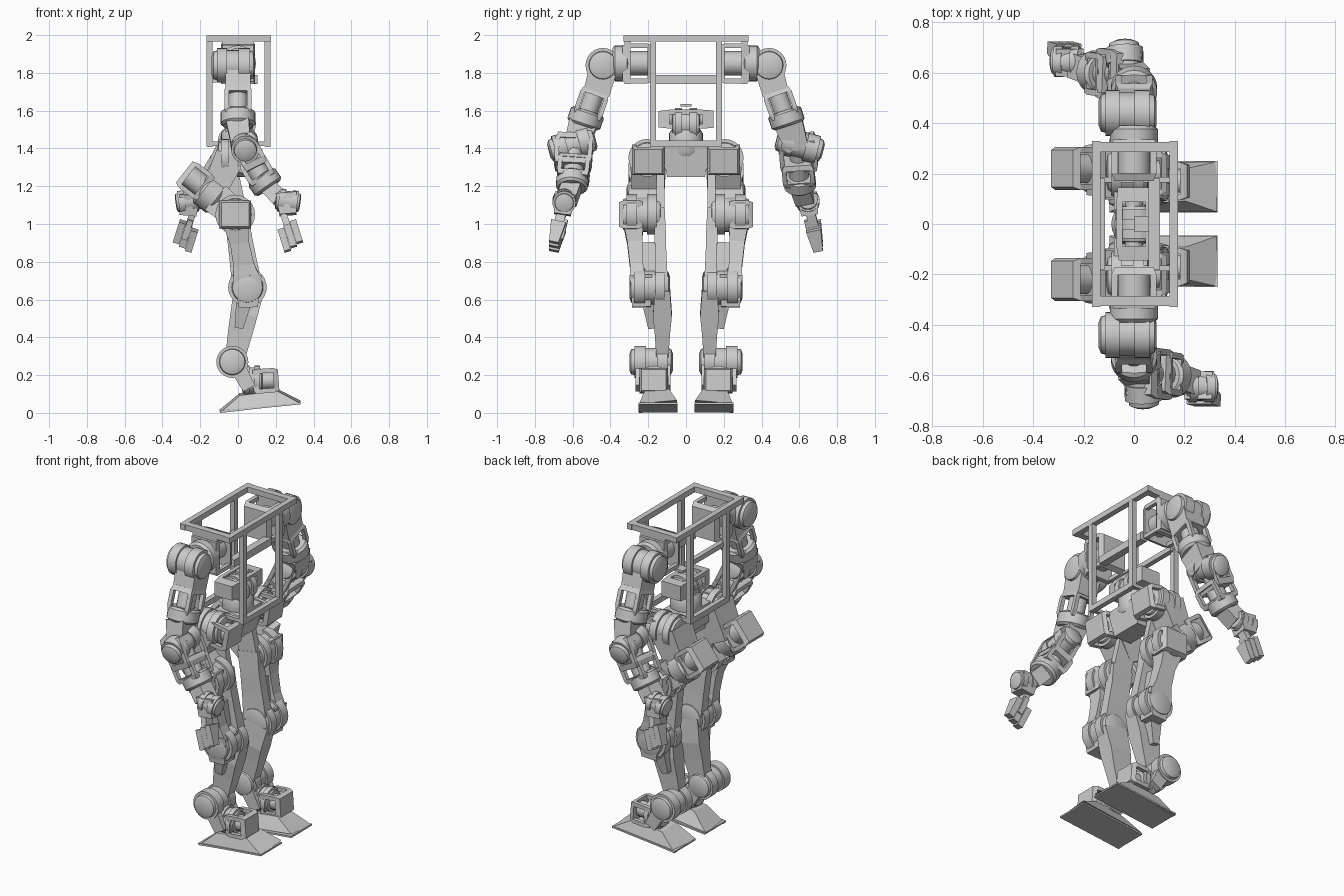
import bpy, bmesh
from math import pi, cos, sin
from mathutils import Vector, Matrix

if "Cube" in bpy.data.objects:
    bpy.data.objects.remove(bpy.data.objects["Cube"])


def frame(p1, p2):
    """Matrix at p1 whose z runs to p2 and whose y stays near world y."""
    p1, p2 = Vector(p1), Vector(p2)
    z = (p2 - p1).normalized()
    hint = Vector((1, 0, 0)) if abs(z.y) > 0.8 else Vector((0, 1, 0))
    y = (hint - z * hint.dot(z)).normalized()
    x = y.cross(z)
    return Matrix((x, y, z)).transposed().to_4x4(), p1, (p2 - p1).length


def rings(name, p1, p2, stations, n):
    """Skin of n-sided sections; station = (fraction along, half x, half y)."""
    rot, base, length = frame(p1, p2)
    bm = bmesh.new()
    loops = []
    for t, a, b in stations:
        if n == 4:
            pts = [(-a, -b), (a, -b), (a, b), (-a, b)]
        else:
            pts = [(a * cos(2 * pi * i / n), b * sin(2 * pi * i / n)) for i in range(n)]
        loops.append([bm.verts.new(base + rot @ Vector((u, v, t * length))) for u, v in pts])
    for lo, hi in zip(loops, loops[1:]):
        for i in range(n):
            j = (i + 1) % n
            bm.faces.new((lo[i], lo[j], hi[j], hi[i]))
    bm.faces.new(loops[0][::-1])
    bm.faces.new(loops[-1])
    me = bpy.data.meshes.new(name)
    bm.to_mesh(me)
    bm.free()
    ob = bpy.data.objects.new(name, me)
    bpy.context.collection.objects.link(ob)
    if n > 4:
        bpy.ops.object.select_all(action='DESELECT')
        ob.select_set(True)
        bpy.context.view_layer.objects.active = ob
        bpy.ops.object.shade_smooth_by_angle(angle=0.6)
    return ob


def bar(name, p1, p2, w1, t1, w2=None, t2=None):
    return rings(name, p1, p2, [(0, w1 / 2, t1 / 2), (1, (w2 or w1) / 2, (t2 or t1) / 2)], 4)


def lathe(name, p1, p2, profile, r, n=24):
    return rings(name, p1, p2, [(t, k * r, k * r) for t, k in profile], n)


DRUM = [(0, .55), (0.04, .8), (.12, .85), (.12, 1), (.36, 1), (.36, .88),
        (.62, .88), (.62, 1), (.88, 1), (.88, .82), (.96, .78), (1, .5)]
BAND = [(0, .85), (.15, 1), (.85, 1), (1, .85)]


def drum(name, p1, p2, r):
    lathe(name, p1, p2, DRUM, r)


def cage(name, p1, p2, w, t):
    """Open motor housing: two plates, four posts and a core."""
    p1, p2 = Vector(p1), Vector(p2)
    rot, _, length = frame(p1, p2)
    d = (p2 - p1) * 0.2
    bar(name + "_lower_plate", p1, p1 + d, w * .86, t * .86, w, t)
    bar(name + "_upper_plate", p2 - d, p2, w, t, w * .92, t * .92)
    lathe(name + "_core", p1 + d, p2 - d, [(0, 1), (1, 1)], min(w, t) * 0.36, 14)
    q = 0.024
    for i in (-1, 1):
        for j in (-1, 1):
            o = rot @ Vector((i * (w - q) / 2, j * (t - q) / 2, 0))
            bar(name + "_post", p1 + d + o, p2 - d + o, q, q)


# Torso frame
for x in (-.15, .157):
    bar("top_rail", (x, -.33, 1.982), (x, .33, 1.982), .034, .034)
    bar("bottom_rail", (x, -.185, 1.425), (x, .185, 1.425), .034, .03)
    for s in (-1, 1):
        bar("frame_post", (x, s * .175, 1.41), (x, s * .175, 1.97), .032, .032)
for s in (-1, 1):
    bar("top_end_rail", (-.165, s * .305, 1.982), (.173, s * .305, 1.982), .034, .04)
    bar("side_sill", (-.15, s * .175, 1.425), (.157, s * .175, 1.425), .022, .022)
bar("chest_crossbar", (.08, -.18, 1.765), (.08, .18, 1.765), .045, .045)
bar("back_crossbar", (-.13, -.18, 1.765), (-.13, .18, 1.765), .03, .03)

# Waist
cage("waist_motor", (0, -.145, 1.555), (0, .145, 1.555), .1, .14)
drum("waist_pitch_drum", (.01, -.075, 1.53), (.01, .075, 1.53), .085)
bar("waist_sensor", (.03, 0, 1.622), (.03, 0, 1.636), .06, .06)
lathe("waist_yaw_drum", (0, 0, 1.36), (0, 0, 1.5), BAND, .09)

# Pelvis
bar("pelvis_block", (0, 0, 1.25), (0, 0, 1.41), .12, .2, .16, .26)
bar("pelvis_beam", (-.01, -.14, 1.35), (-.01, .14, 1.35), .12, .14)

for s in (-1, 1):
    side = "right_" if s < 0 else "left_"

    def P(x, y, z):
        return Vector((x, s * y, z))

    # Hip
    drum(side + "hip_roll_drum", P(-.11, .205, 1.35), P(.06, .205, 1.35), .1)
    cage(side + "hip_roll_motor", P(.12, .2, 1.33), P(.0, .2, 1.35), .15, .17)
    bar(side + "hip_yoke", P(-.04, .2, 1.36), P(-.13, .2, 1.17), .16, .19, .13, .17)
    cage(side + "hip_motor", P(-.285, .22, 1.275), P(-.17, .22, 1.185), .165, .17)
    lathe(side + "hip_motor_band", P(-.19, .22, 1.195), P(-.1, .22, 1.125), BAND, .095)
    bar(side + "hip_bracket", P(-.12, .22, 1.14), P(-.03, .22, 1.06), .17, .16, .15, .18)
    bar(side + "hip_inner_strut", P(-.06, .135, 1.28), P(-.01, .135, 1.05), .12, .04)

    # Thigh
    drum(side + "hip_pitch_drum", P(-.015, .13, 1.05), P(-.015, .34, 1.05), .105)
    cage(side + "hip_pitch_housing", P(-.015, .355, 1.05), P(-.015, .23, 1.05), .15, .17)
    rings(side + "thigh_inner_plate", P(-.015, .14, 1.08), P(.05, .13, .66),
          [(0, .07, .027), (.3, .065, .03), (.6, .07, .03), (1, .08, .035)], 4)
    rings(side + "thigh_outer_plate", P(-.015, .28, 1.02), P(.05, .255, .68),
          [(0, .07, .055), (.35, .05, .04), (.7, .055, .035), (1, .08, .04)], 4)
    bar(side + "thigh_web", P(.02, .2, .9), P(.045, .19, .74), .05, .12)

    # Knee and shin
    drum(side + "knee_drum", P(.05, .085, .665), P(.05, .3, .665), .102)
    bar(side + "knee_cover", P(.05, .24, .73), P(.055, .235, .56), .15, .12, .1, .1)
    rings(side + "shin", P(.06, .125, .66), P(-.02, .125, .27),
          [(0, .08, .04), (.35, .072, .05), (.6, .065, .04), (1, .05, .03)], 4)
    bar(side + "shin_motor", P(.03, .185, .58), P(.005, .175, .45), .08, .09, .045, .05)

    # Ankle
    drum(side + "ankle_pitch_drum", P(-.03, .07, .27), P(-.03, .3, .27), .085)
    for y in (.1, .25):
        bar(side + "ankle_link", P(-.02, y, .27), P(.06, y, .13), .09, .035, .07, .035)
    drum(side + "ankle_roll_drum", P(.02, .17, .17), P(.13, .17, .17), .08)
    cage(side + "ankle_roll_motor", P(.215, .17, .175), P(.08, .17, .165), .13, .15)

    # Foot: a sloped, flat-topped wedge pitched toe up
    bar(side + "foot", P(.117, .148, .033), P(.108, .155, .11), .43, .2, .2, .13)
    bar(side + "sole_lip", P(.118, .148, .024), P(.117, .148, .034), .43, .205)

    # Shoulder
    bar(side + "shoulder_hanger", P(0, .31, 1.74), P(0, .31, 1.985), .17, .03)
    cage(side + "shoulder_motor", P(0, .17, 1.85), P(0, .335, 1.85), .21, .18)
    lathe(side + "shoulder_band", P(0, .3, 1.85), P(0, .39, 1.85), BAND, .095)
    drum(side + "shoulder_roll_drum", P(-.14, .44, 1.84), P(.09, .44, 1.84), .092)

    # Upper arm
    bar(side + "upper_arm_yoke", P(0, .43, 1.85), P(0, .475, 1.69), .14, .15, .13, .14)
    cage(side + "upper_arm_motor", P(0, .475, 1.71), P(0, .525, 1.57), .145, .155)
    lathe(side + "upper_arm_band", P(0, .518, 1.6), P(0, .545, 1.52), BAND, .092)

    # Forearms swing opposite ways: right forward, left backward
    def A(x, y, z):
        return Vector((-s * x, s * y, z))

    bar(side + "elbow_yoke", A(0, .545, 1.53), A(.02, .59, 1.4), .12, .15, .1, .12)
    drum(side + "elbow_drum", A(.03, .48, 1.45), A(.04, .725, 1.385), .075)
    cage(side + "elbow_fork", A(.02, .59, 1.46), A(.1, .6, 1.3), .13, .2)
    cage(side + "forearm_motor", A(.07, .59, 1.34), A(.135, .6, 1.23), .15, .17)
    lathe(side + "forearm_band", A(.12, .6, 1.255), A(.165, .605, 1.19), BAND, .085)
    bar(side + "forearm_tip", A(.16, .605, 1.2), A(.225, .63, 1.13), .09, .1)
    drum(side + "wrist_drum", A(.2, .645, 1.13), A(.33, .645, 1.11), .062)
    bar(side + "wrist_block", A(.255, .64, 1.16), A(.265, .655, 1.05), .11, .11, .09, .09)

    # Hand
    bar(side + "hand_stem", A(.235, .655, 1.07), A(.265, .68, .98), .035, .05)
    for k in (-.032, 0, .032):
        bar(side + "finger", A(.26 + k, .675, .99 + k * .7), A(.295 + k, .7, .88 + k * .7),
            .036, .08, .036, .05)
    bar(side + "thumb", A(.25, .64, 1.02), A(.285, .665, .92), .03, .03)
